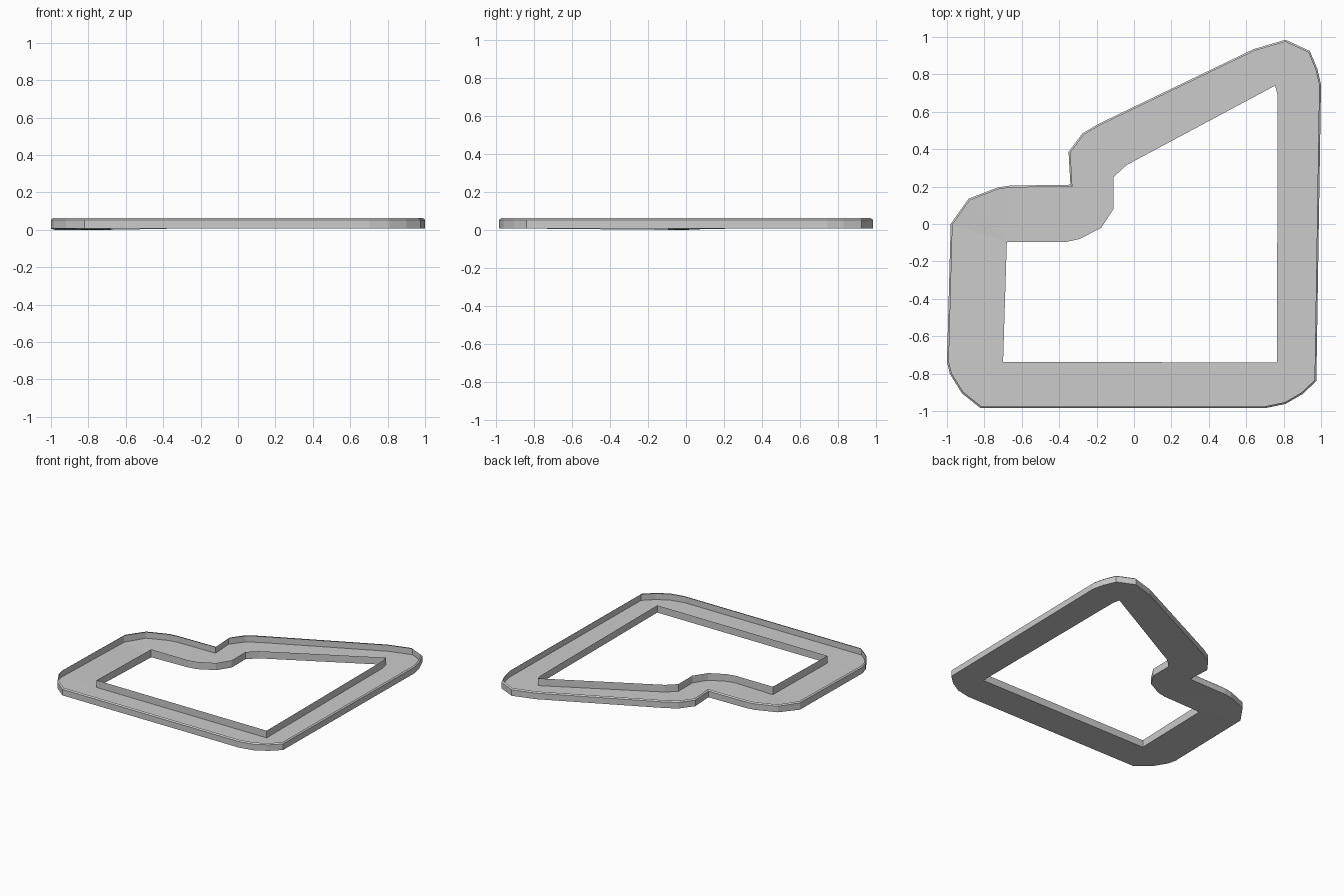
import bpy, bmesh
from mathutils import Vector

if "Cube" in bpy.data.objects:
    bpy.data.objects.remove(bpy.data.objects["Cube"])

TOP, SHOULDER, FLOOR, LIP = 0.062, 0.053, 0.006, 0.01

outer = [(-0.98, 0), (-1.0, -0.735), (-0.985, -0.80), (-0.92, -0.905), (-0.82, -0.985),
         (0.70, -0.985), (0.81, -0.962), (0.90, -0.91), (0.975, -0.84), (1.0, 0.745),
         (0.98, 0.83), (0.94, 0.925), (0.81, 0.985), (0.64, 0.935), (-0.19, 0.535),
         (-0.275, 0.485), (-0.35, 0.385), (-0.34, 0.21), (-0.665, 0.205),
         (-0.73, 0.195), (-0.885, 0.135)]
inner = [(-0.68, -0.095), (-0.70, -0.738), (0.765, -0.74), (0.767, 0.69), (0.755, 0.74),
         (-0.04, 0.315), (-0.11, 0.25), (-0.11, 0.08), (-0.175, -0.02),
         (-0.29, -0.08), (-0.36, -0.095)]


def inset(pts, d):
    """Mitred offset towards the left of a counter-clockwise outline."""
    result = []
    for i, p in enumerate(pts):
        p = Vector(p)
        a = (p - Vector(pts[i - 1])).normalized()
        b = (Vector(pts[(i + 1) % len(pts)]) - p).normalized()
        na, nb = Vector((-a.y, a.x)), Vector((-b.y, b.x))
        result.append(tuple(p + (na + nb) * d / (1 + na.dot(nb))))
    return result


def floor_z(p):
    # the floor sags a little at the left bend
    return 0.0 if p in (outer[0], inner[0]) else FLOOR


def finish(name, bm):
    mesh = bpy.data.meshes.new(name)
    bm.to_mesh(mesh)
    bm.free()
    bpy.context.collection.objects.link(bpy.data.objects.new(name, mesh))


def wall(name, levels, flip=False):
    """Skin a closed wall through matching outlines."""
    bm = bmesh.new()
    rings = [[bm.verts.new(c) for c in ring] for ring in levels]
    for lo, hi in zip(rings, rings[1:]):
        for i in range(len(lo)):
            j = (i + 1) % len(lo)
            quad = [lo[i], lo[j], hi[j], hi[i]]
            bm.faces.new(quad[::-1] if flip else quad)
    finish(name, bm)


# floor: flat ring between the two outlines
bm = bmesh.new()
edges = []
for outline in (outer, inner):
    vs = [bm.verts.new((x, y, 0)) for x, y in outline]
    edges += [bm.edges.new((vs[i - 1], vs[i])) for i in range(len(vs))]
heights = {v: floor_z(p) for v, p in zip(bm.verts, outer + inner)}
bmesh.ops.triangle_fill(bm, edges=edges, use_beauty=True, normal=(0, 0, 1))
for f in bm.faces:
    if f.normal.z < 0:
        f.normal_flip()
for v, z in heights.items():
    v.co.z = z
finish("floor", bm)

# outer wall with a narrow chamfer along its top
wall("outer_wall", [[(*p, floor_z(p)) for p in outer],
                    [(*p, SHOULDER) for p in outer],
                    [(*p, TOP) for p in inset(outer, LIP)]])

# inner wall around the opening
wall("inner_wall", [[(*p, floor_z(p)) for p in inner],
                    [(*p, TOP) for p in inner]], flip=True)
